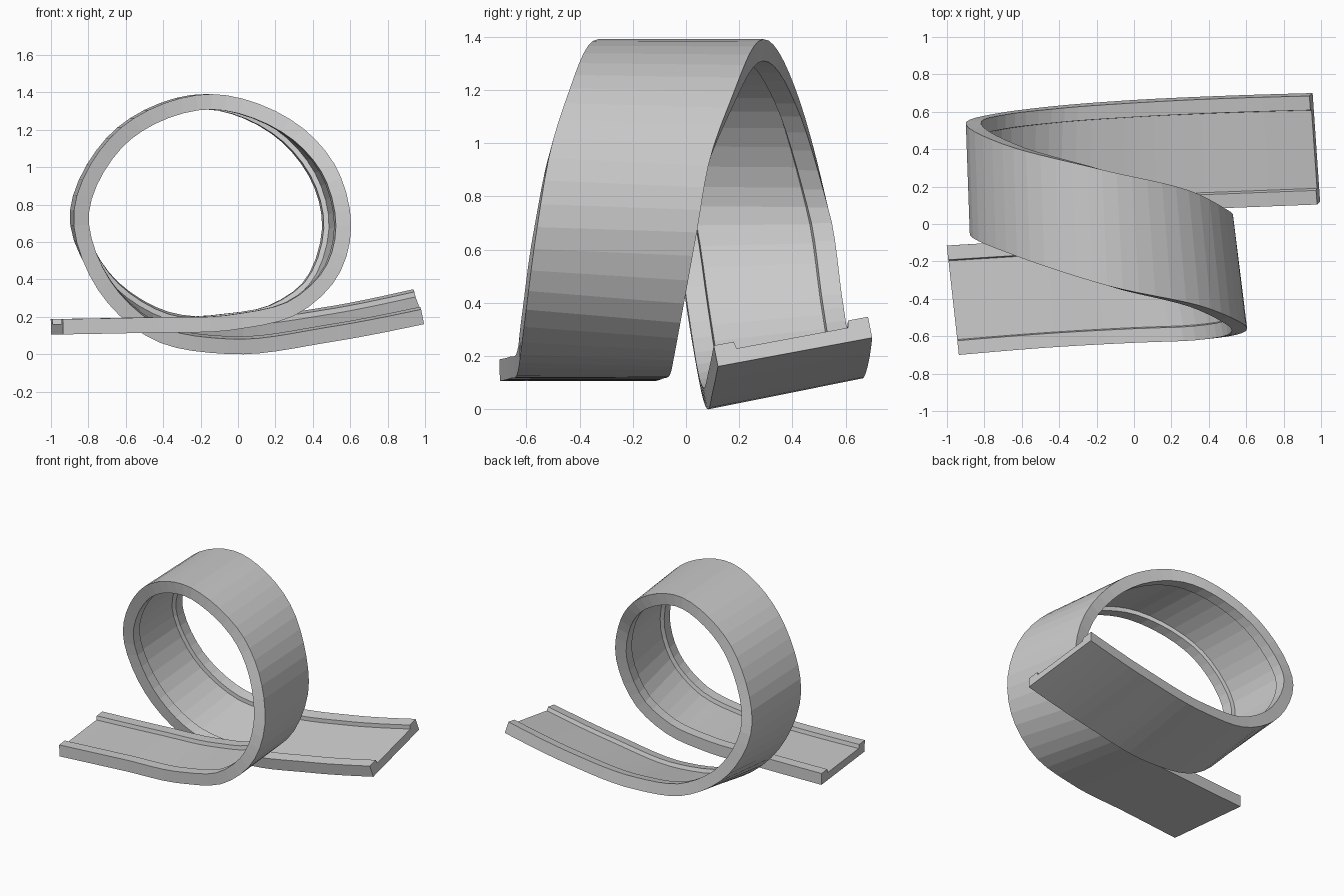
import bpy, bmesh
from mathutils import Vector

if "Cube" in bpy.data.objects:
    bpy.data.objects.remove(bpy.data.objects["Cube"])

# Guide rails along the outer (under) side of the track: front edge, back edge
rails = [
    ((-.935, -.70, .105), (-1.0, -.115, .105)),
    ((-.45, -.66, .115), (-.50, -.085, .115)),
    ((-.02, -.635, .130), (-.10, -.06, .130)),
    ((.33, -.62, .220), (.22, -.045, .195)),
    ((.51, -.60, .380), (.41, -.02, .330)),
    ((.605, -.56, .680), (.53, .04, .660)),
    ((.54, -.51, .970), (.475, .09, .940)),
    ((.38, -.445, 1.18), (.32, .17, 1.165)),
    ((-.14, -.33, 1.39), (-.17, .29, 1.39)),
    ((-.66, -.16, 1.18), (-.68, .42, 1.18)),
    ((-.88, -.05, .720), (-.90, .54, .720)),
    ((-.74, .01, .330), (-.74, .59, .370)),
    ((-.45, .055, .075), (-.43, .63, .160)),
    ((-.05, .08, .000), (-.05, .66, .115)),
    ((.50, .10, .065), (.47, .685, .170)),
    ((.995, .12, .160), (.955, .70, .268)),
]
front = [Vector(a) for a, b in rails]
back = [Vector(b) for a, b in rails]

# Shared chord-length parameter
t = [0.0]
for i in range(1, len(rails)):
    t.append(t[-1] + ((front[i] + back[i]) / 2 - (front[i-1] + back[i-1]) / 2).length)


def slopes(p):
    n = len(p)
    d = [(p[i+1] - p[i]) / (t[i+1] - t[i]) for i in range(n - 1)]
    m = [None] * n
    for i in range(1, n - 1):
        h0, h1 = t[i] - t[i-1], t[i+1] - t[i]
        m[i] = (d[i-1] * h1 + d[i] * h0) / (h0 + h1)
    m[0] = 1.5 * d[0] - .5 * m[1]
    m[-1] = 1.5 * d[-1] - .5 * m[-2]
    return m


def sample(p, m, u):
    i = max(k for k in range(len(p) - 1) if t[k] <= u)
    h = t[i+1] - t[i]
    s = (u - t[i]) / h
    pos = (p[i] * (2*s**3 - 3*s**2 + 1) + m[i] * h * (s**3 - 2*s**2 + s)
           + p[i+1] * (3*s**2 - 2*s**3) + m[i+1] * h * (s**3 - s**2))
    tan = (p[i] * (6*s**2 - 6*s) + p[i+1] * (6*s - 6*s**2)) / h \
        + m[i] * (3*s**2 - 4*s + 1) + m[i+1] * (3*s**2 - 2*s)
    return pos, tan.normalized()


# Channel section: (fraction across width, height above underside)
H, FLOOR, LIP = .082, .055, .13
section = [(0, 0), (1, 0), (1, H), (1 - LIP, H), (1 - LIP - .01, FLOOR),
           (LIP + .01, FLOOR), (LIP, H), (0, H)]

# Sweep the section between the two rails
N = 72
mf, mb = slopes(front), slopes(back)
bm = bmesh.new()
rings = []
for k in range(N + 1):
    u = t[-1] * k / N
    f, tf = sample(front, mf, u)
    b, tb = sample(back, mb, u)
    w = b - f
    ring = []
    for a, h in section:
        up = tf.lerp(tb, a).cross(w).normalized()
        ring.append(bm.verts.new(f + w * a + up * h))
    rings.append(ring)
n = len(section)
for r0, r1 in zip(rings, rings[1:]):
    for j in range(n):
        bm.faces.new((r0[j], r0[(j+1) % n], r1[(j+1) % n], r1[j]))
bm.faces.new(rings[0])
bm.faces.new(rings[-1])
bmesh.ops.recalc_face_normals(bm, faces=bm.faces)

# Looping track
mesh = bpy.data.meshes.new("loop_track")
bm.to_mesh(mesh)
bm.free()
track = bpy.data.objects.new("loop_track", mesh)
bpy.context.collection.objects.link(track)
track.location.z = -min(v.co.z for v in mesh.vertices)
